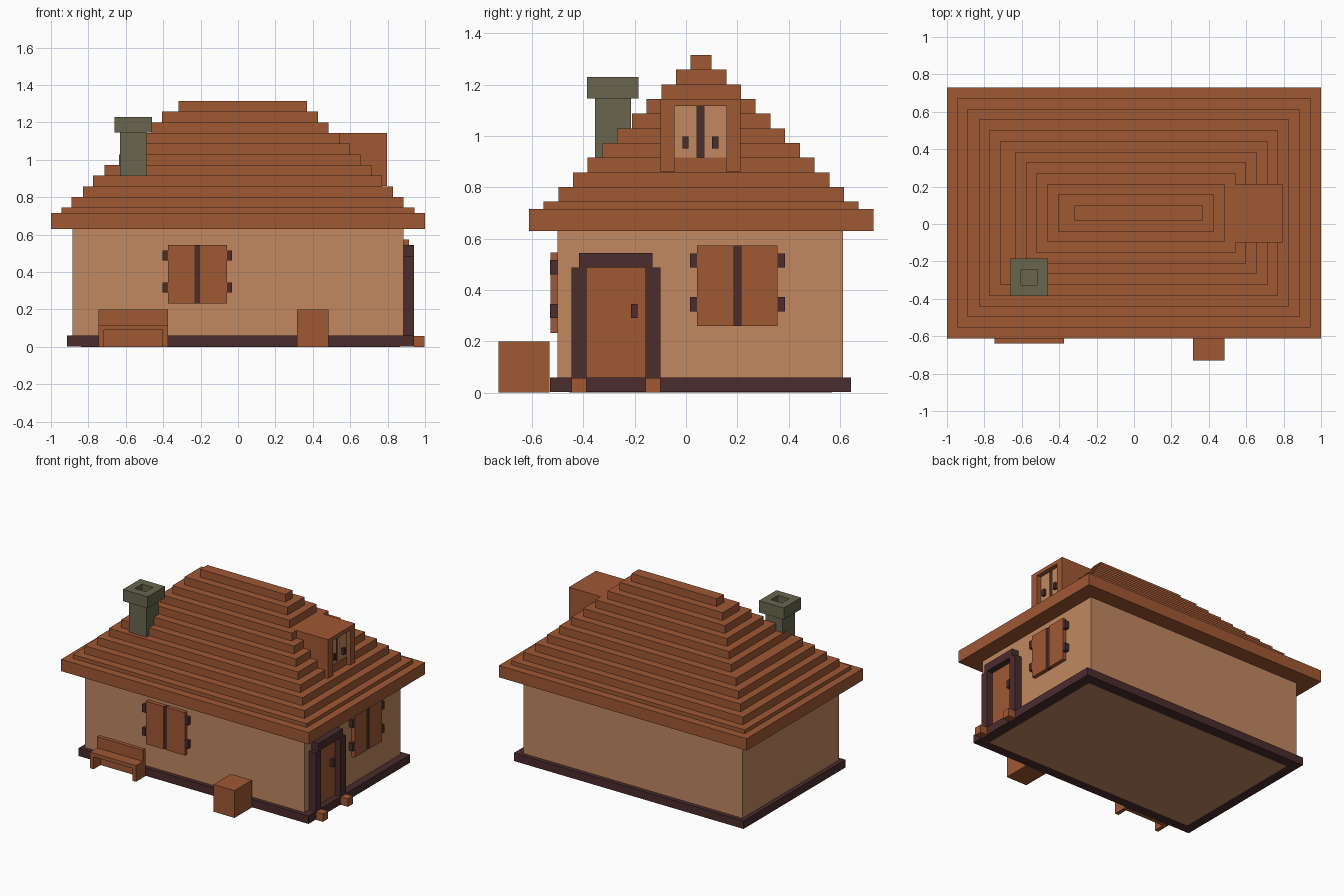
import bpy
import bmesh

cube = bpy.data.objects.get("Cube")
if cube:
    bpy.data.objects.remove(cube, do_unlink=True)


def material(name, rgb):
    m = bpy.data.materials.new(name)
    m.use_nodes = True
    m.diffuse_color = (*rgb, 1)
    bsdf = next(n for n in m.node_tree.nodes if n.type == 'BSDF_PRINCIPLED')
    bsdf.inputs["Base Color"].default_value = (*rgb, 1)
    bsdf.inputs["Roughness"].default_value = 0.9
    return m


WOOD = material("red brown wood", (0.352, 0.098, 0.034))
PLASTER = material("tan plaster", (0.533, 0.246, 0.119))
DARK = material("dark brown timber", (0.070, 0.025, 0.027))
STONE = material("grey green stone", (0.138, 0.133, 0.076))


def boxes(name, mat, *ranges):
    """One object made of boxes, each given as (x0, x1, y0, y1, z0, z1)."""
    bm = bmesh.new()
    for x0, x1, y0, y1, z0, z1 in ranges:
        verts = bmesh.ops.create_cube(bm, size=1)["verts"]
        for v in verts:
            v.co = (x1 if v.co.x > 0 else x0,
                    y1 if v.co.y > 0 else y0,
                    z1 if v.co.z > 0 else z0)
    me = bpy.data.meshes.new(name)
    bm.to_mesh(me)
    bm.free()
    me.materials.append(mat)
    ob = bpy.data.objects.new(name, me)
    bpy.context.collection.objects.link(ob)
    return ob


# Foundation, floor and walls
boxes("foundation", DARK, (-0.915, 0.94, -0.53, 0.643, 0.002, 0.06))
boxes("floor", PLASTER, (-0.84, 0.865, -0.455, 0.568, 0, 0.03))
boxes("walls", PLASTER, (-0.885, 0.885, -0.50, 0.612, 0.05, 0.64))

# Stepped roof: each tier is smaller than the one below
left_edges = [-1, -0.945, -0.89, -0.83, -0.775, -0.715,
              -0.635, -0.578, -0.52, -0.463, -0.405, -0.318]
levels = [0.63, 0.716, 0.744] + [0.744 + 0.0571 * i for i in range(1, 11)]
for i, x0 in enumerate(left_edges):
    step = 0.0573 * i
    boxes(f"roof_tier_{i + 1}", WOOD,
          (x0, 1 - step, -0.612 + step, 0.73 - step, levels[i], levels[i + 1]))

# Chimney shaft with a hollow square cap
boxes("chimney_shaft", STONE, (-0.63, -0.49, -0.355, -0.215, 0.90, 1.15))
boxes("chimney_cap", STONE,
      (-0.66, -0.605, -0.385, -0.185, 1.145, 1.23),
      (-0.515, -0.46, -0.385, -0.185, 1.145, 1.23),
      (-0.605, -0.515, -0.385, -0.327, 1.145, 1.23),
      (-0.605, -0.515, -0.243, -0.185, 1.145, 1.23))

# Dormer with recessed leaves
boxes("dormer_body", WOOD, (0.50, 0.74, -0.10, 0.212, 0.86, 1.144))
boxes("dormer_frame", WOOD,
      (0.74, 0.797, -0.10, -0.045, 0.86, 1.144),
      (0.74, 0.797, 0.157, 0.212, 0.86, 1.144),
      (0.74, 0.797, -0.045, 0.157, 1.116, 1.144))
boxes("dormer_leaves", PLASTER,
      (0.735, 0.765, -0.045, 0.042, 0.86, 1.116),
      (0.735, 0.765, 0.07, 0.157, 0.86, 1.116))
boxes("dormer_gap", DARK, (0.735, 0.755, 0.042, 0.07, 0.86, 1.116))
boxes("dormer_handles", DARK, *[(0.765, 0.785, y - 0.012, y + 0.012, 0.952, 0.997)
                                for y in (-0.002, 0.114)])


def shuttered_window(name, place, u0, u1, z0):
    """Two shutters, a dark gap and four hinges; place maps (u, depth, z)."""
    mid, z1 = (u0 + u1) / 2, z0 + 0.313

    def plate(a, b, depth, lo, hi):
        return place(a, b, depth, lo, hi)
    boxes(name + "_shutters", WOOD,
          plate(u0, mid - 0.014, 0.028, z0, z1),
          plate(mid + 0.014, u1, 0.028, z0, z1))
    boxes(name + "_gap", DARK, plate(mid - 0.014, mid + 0.014, 0.022, z0, z1))
    boxes(name + "_hinges", DARK,
          *[plate(a, a + 0.028, 0.03, z0 + h, z0 + h + 0.055)
            for a in (u0 - 0.028, u1) for h in (0.057, 0.228)])


def on_front(a, b, depth, lo, hi):
    return (a, b, -0.50 - depth, -0.49, lo, hi)


def on_side(a, b, depth, lo, hi):
    return (0.875, 0.885 + depth, a, b, lo, hi)


shuttered_window("front_window", on_front, -0.375, -0.06, 0.233)
shuttered_window("side_window", on_side, 0.043, 0.357, 0.26)

# Door, its frame and the step blocks
boxes("door", WOOD, (0.875, 0.895, -0.39, -0.155, 0.06, 0.49))
boxes("door_handle", DARK, (0.895, 0.918, -0.215, -0.188, 0.29, 0.345))
boxes("door_frame", DARK,
      (0.88, 0.94, -0.445, -0.387, 0.05, 0.487),
      (0.88, 0.94, -0.158, -0.10, 0.05, 0.487),
      (0.88, 0.94, -0.417, -0.13, 0.487, 0.545))
boxes("door_step_blocks", WOOD,
      (0.94, 0.997, -0.445, -0.387, 0, 0.058),
      (0.94, 0.997, -0.158, -0.10, 0, 0.058))

# Bench and crate along the front wall
boxes("bench_back", WOOD, (-0.745, -0.375, -0.56, -0.531, 0, 0.20))
boxes("bench_seat", WOOD, (-0.745, -0.375, -0.64, -0.56, 0.09, 0.118))
boxes("bench_legs", WOOD,
      (-0.745, -0.717, -0.64, -0.56, 0, 0.09),
      (-0.403, -0.375, -0.64, -0.56, 0, 0.09))
boxes("crate", WOOD, (0.315, 0.483, -0.73, -0.531, 0, 0.20))
